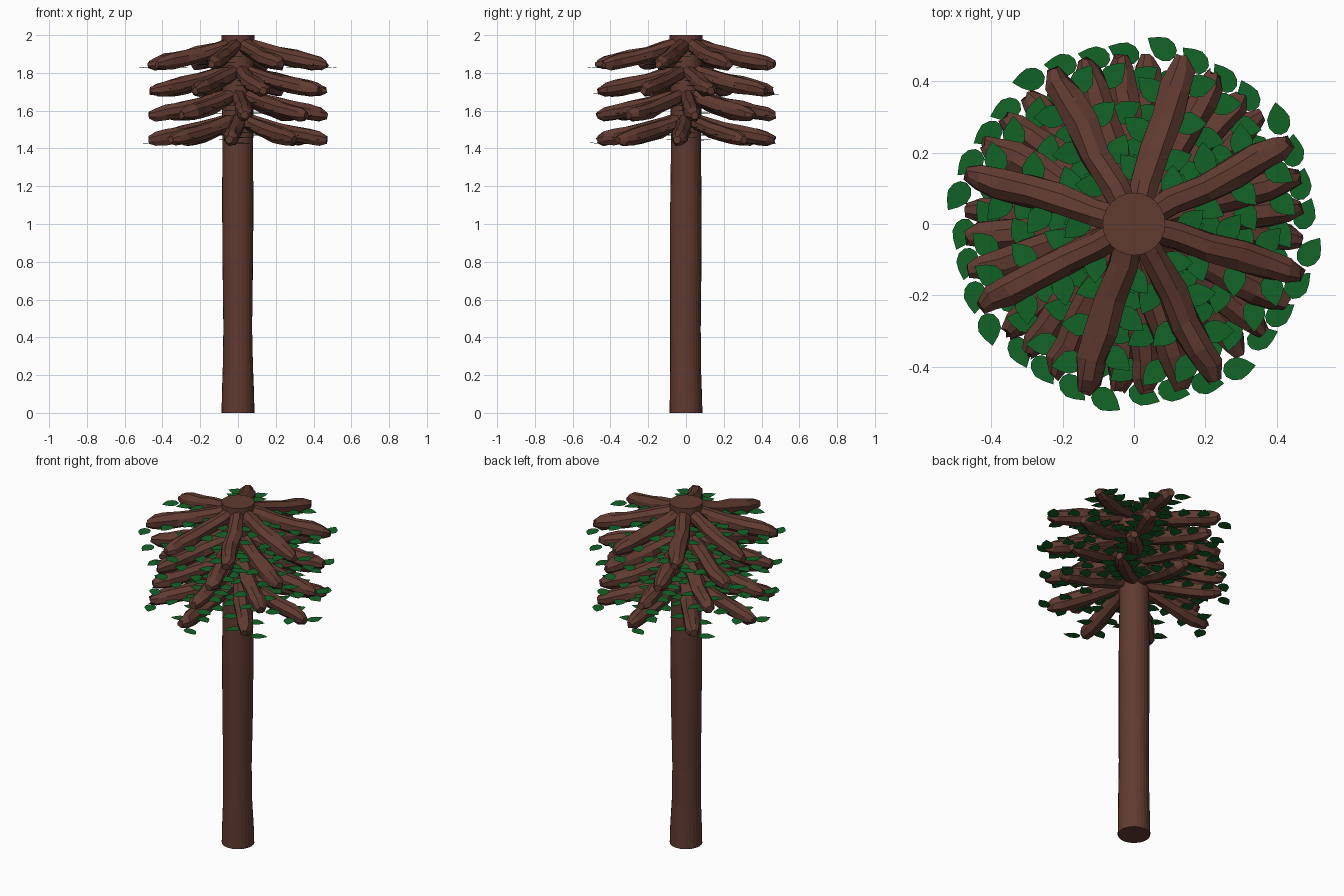
import bpy, bmesh, math, random
from mathutils import Matrix, Vector

random.seed(7)
default = bpy.data.objects.get("Cube")
if default:
    bpy.data.objects.remove(default, do_unlink=True)


def make_material(name, color):
    mat = bpy.data.materials.new(name)
    mat.use_nodes = True
    mat.diffuse_color = color
    mat.node_tree.nodes["Principled BSDF"].inputs["Base Color"].default_value = color
    return mat


bark = make_material("bark_brown", (0.118, 0.043, 0.030, 1))
green = make_material("leaf_green", (0.006, 0.125, 0.020, 1))


def finish(bm, name, mat):
    bmesh.ops.recalc_face_normals(bm, faces=bm.faces)
    mesh = bpy.data.meshes.new(name)
    bm.to_mesh(mesh)
    bm.free()
    mesh.materials.append(mat)
    obj = bpy.data.objects.new(name, mesh)
    bpy.context.collection.objects.link(obj)
    return obj


def loft(bm, rings):
    """Skin a list of point rings and cap both ends."""
    loops = [[bm.verts.new(p) for p in ring] for ring in rings]
    n = len(loops[0])
    for a, b in zip(loops, loops[1:]):
        for i in range(n):
            j = (i + 1) % n
            bm.faces.new((a[i], a[j], b[j], b[i]))
    bm.faces.new(loops[0])
    bm.faces.new(loops[-1])


# Trunk: round ends with a slightly worn, uneven middle
def trunk_ring(z, radius, wear):
    ring = []
    for i in range(24):
        a = math.tau * i / 24
        dent = wear * (0.5 + 0.5 * math.sin(2 * a + z * 3)) + wear * max(0, math.sin(a + z))
        r = radius - dent * 0.6
        ring.append((r * math.cos(a), r * math.sin(a), z))
    return ring


bm = bmesh.new()
loft(bm, [trunk_ring(z, r, w) for z, r, w in (
    (0, 0.087, 0), (0.1, 0.086, 0.002), (0.25, 0.085, 0.009), (0.45, 0.084, 0.011),
    (0.8, 0.085, 0.006), (1.1, 0.085, 0.004), (1.4, 0.083, 0.006),
    (1.7, 0.084, 0.003), (1.95, 0.087, 0), (2, 0.088, 0))])
finish(bm, "trunk", bark)


# Branch along +x: rough eight-sided log, drooping, with a chipped end
def branch_mesh(bm, matrix):
    rings = []
    for t, size in ((0, 0.040), (0.2, 0.042), (0.42, 0.044), (0.62, 0.046),
                    (0.8, 0.044), (0.92, 0.038), (1, 0.020)):
        x = 0.03 + 0.465 * t
        z = -0.11 * t - 0.012 * math.sin(math.pi * t)
        ring = []
        shift = random.uniform(-0.006, 0.006) * (t > 0)
        for i in range(8):
            a = math.tau * (i + 0.5) / 8
            r = size * random.uniform(0.86, 1.12)
            ring.append(matrix @ Vector((x + random.uniform(-0.012, 0.004) * t,
                                         r * math.cos(a) + shift,
                                         z + r * math.sin(a))))
        rings.append(ring)
    loft(bm, rings)


# Leaf: flat pointed oval, tip along +x
LEAF = ((0.050, 0), (0.026, 0.020), (0.004, 0.032), (-0.020, 0.030), (-0.037, 0.018))
OUTLINE = LEAF + ((-0.043, 0),) + tuple((x, -y) for x, y in LEAF[:0:-1])


def leaf_mesh(bm, matrix):
    bm.faces.new([bm.verts.new(matrix @ Vector((x, y, 0))) for x, y in OUTLINE])


# Leaf places on a branch: distance out, sideways offset, heading in degrees
SPOTS = ((0.495, 0.068, 72), (0.425, -0.062, -60), (0.375, 0.064, 65),
         (0.315, -0.066, -75), (0.26, 0.066, 70), (0.205, -0.058, -55),
         (0.15, 0.052, 60))

# Four spiralling tiers of eight branches
TIERS = (("top", 1.955, 28, 1.0), ("upper", 1.815, 16.5, 0.98),
         ("lower", 1.685, 5, 0.96), ("bottom", 1.555, -5, 0.96))
for name, height, turn, scale in TIERS:
    wood, foliage = bmesh.new(), bmesh.new()
    for k in range(8):
        place = (Matrix.Translation((0, 0, height))
                 @ Matrix.Rotation(math.radians(turn + 45 * k), 4, 'Z')
                 @ Matrix.Diagonal((scale, 1, 1, 1)))
        branch_mesh(wood, place)
        for out, side, heading in SPOTS:
            spot = Matrix.Translation((out, side, -0.24 * out - 0.008))
            spin = Matrix.Rotation(math.radians(heading), 4, 'Z')
            tilt = Matrix.Rotation(random.uniform(-0.08, 0.08), 4, 'X')
            leaf_mesh(foliage, place @ spot @ spin @ tilt)
    finish(wood, name + "_branches", bark)
    leaves = finish(foliage, name + "_leaves", green)
    # Leaves lie flat, so every face looks upward
    for poly in leaves.data.polygons:
        if poly.normal.z < 0:
            poly.flip()
